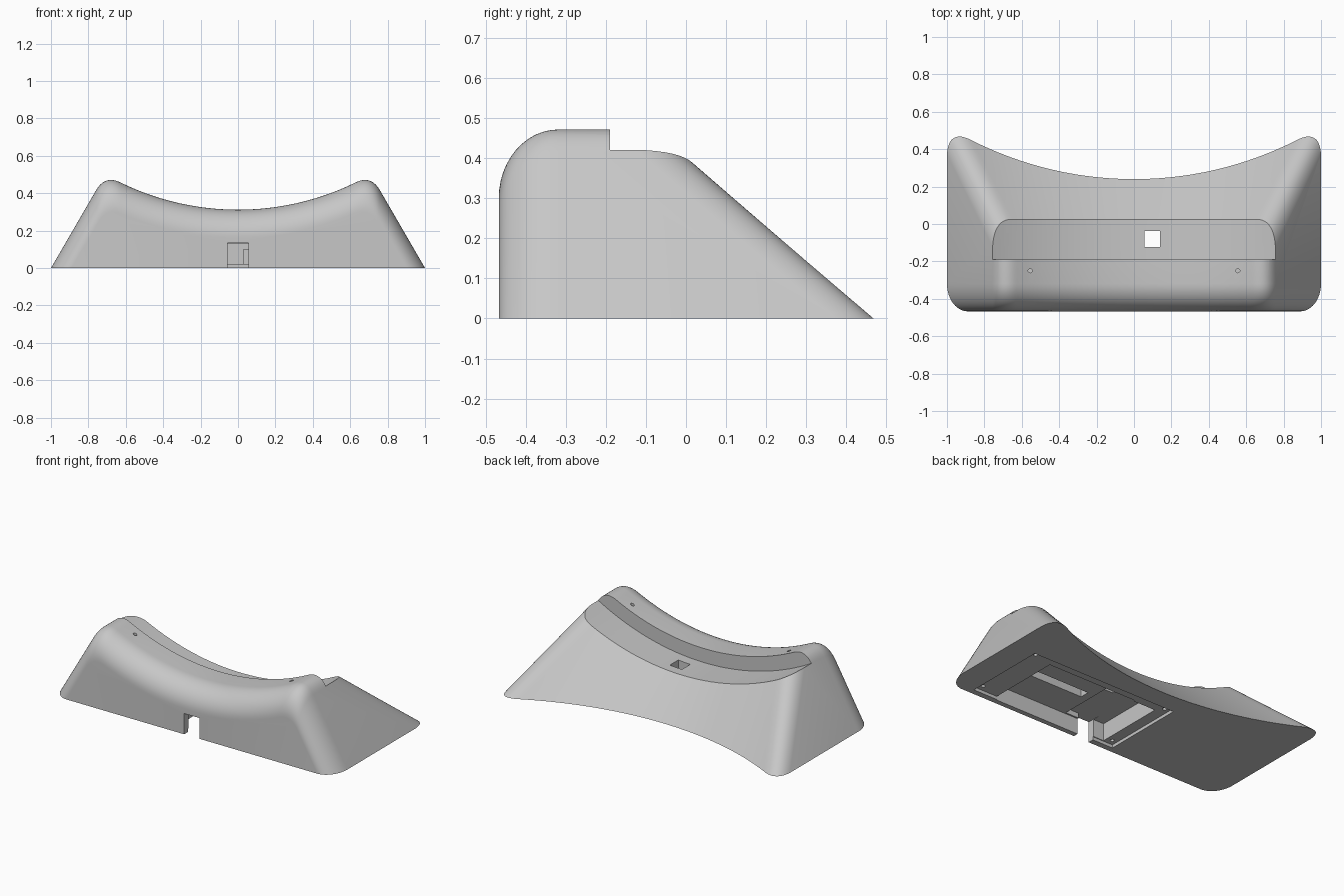
import bpy, bmesh, math

if "Cube" in bpy.data.objects:
    bpy.data.objects.remove(bpy.data.objects["Cube"])

grey = bpy.data.materials.new("plain grey")
grey.use_nodes = True
COLOUR = (0.57, 0.57, 0.57, 1)
grey.diffuse_color = COLOUR
grey.node_tree.nodes["Principled BSDF"].inputs["Base Color"].default_value = COLOUR

FRONT, ROUND, LEAN, LEDGE_BACK = -0.467, 0.148, 0.58, 0.025


def arc(x, low, radius):
    return low + radius - math.sqrt(radius * radius - x * x)


def ledge_height(x):
    return arc(x, 0.222, 1.54)


def back_edge(x, z):
    """Straight slope from the curved foot up to the ledge line."""
    foot = arc(x, 0.24, 1.92)
    return foot - (foot - LEDGE_BACK) * z / ledge_height(x)


def curve(a, b, c, steps):
    """Rounded corner from a to c, pulled towards b."""
    pts = []
    for i in range(steps + 1):
        t = i / steps
        pts.append(tuple((1 - t) ** 2 * p + 2 * t * (1 - t) * q + t * t * r
                         for p, q, r in zip(a, b, c)))
    return pts


def loft(name, rings):
    """Closed solid through rings of equal length."""
    bm = bmesh.new()
    rows = [[bm.verts.new(p) for p in ring] for ring in rings]
    n = len(rows[0])
    for a, b in zip(rows, rows[1:]):
        for i in range(n):
            j = (i + 1) % n
            bm.faces.new((a[i], a[j], b[j], b[i]))
    bm.faces.new(rows[0])
    bm.faces.new(rows[-1])
    bmesh.ops.recalc_face_normals(bm, faces=bm.faces)
    mesh = bpy.data.meshes.new(name)
    bm.to_mesh(mesh)
    bm.free()
    mesh.materials.append(grey)
    obj = bpy.data.objects.new(name, mesh)
    bpy.context.collection.objects.link(obj)
    return obj


def box(name, x, y, z):
    return loft(name, [[(x[0], y[0], h), (x[1], y[0], h), (x[1], y[1], h), (x[0], y[1], h)]
                       for h in z])


def peg(name, x, y, z, r):
    turn = [2 * math.pi * i / 16 for i in range(16)]
    return loft(name, [[(x + r * math.cos(a), y + r * math.sin(a), h) for a in turn] for h in z])


def combine(body, tool, operation):
    tool.hide_render = True
    mod = body.modifiers.new("cut", 'BOOLEAN')
    mod.operation, mod.object, mod.solver = operation, tool, 'EXACT'
    bpy.context.view_layer.objects.active = body
    bpy.ops.object.modifier_apply(modifier=mod.name)
    bpy.data.objects.remove(tool)


# Saddle-shaped outline, shrunk by d where the front rounds over
def saddle_ring(y, d):
    def wall(z):
        return 1 - LEAN * z - 0.75 * d

    def top(x):
        return arc(x, 0.312 - d, 1.43 + d)

    z = 0.5
    for _ in range(30):
        z = top(wall(z))
    x = wall(z)
    inner = x - 0.085
    half = [(wall(0), 0)] + curve((wall(z - 0.085), z - 0.085), (x, z), (inner, top(inner)), 12)
    middle = [(inner * (1 - i / 20), top(inner * (1 - i / 20))) for i in range(1, 40)]
    outline = half + middle + [(-px, pz) for px, pz in reversed(half)]
    return [(px, y, pz) for px, pz in outline]


rings = [saddle_ring(0.7, 0)]
for i in range(13):
    a = math.pi / 2 * i / 12
    rings.append(saddle_ring(FRONT + ROUND * (1 - math.sin(a)), ROUND * (1 - math.cos(a))))
body = loft("saddle_stand", rings)


# Leaning hollow back with rounded ridges down both sides
def back_ring(z):
    w, c = 1.001 - LEAN * z, 0.175
    side = w - c * 0.8
    corner = back_edge(w, z)
    half = [(w, -1)] + curve((w, corner - c), (w, corner), (side, back_edge(side, z)), 12)
    middle = [(side * (1 - i / 20), back_edge(side * (1 - i / 20), z)) for i in range(1, 40)]
    outline = half + middle + [(-x, y) for x, y in reversed(half)]
    return [(x, y, z) for x, y in outline]


combine(body, loft("back_shape", [back_ring(-0.05 + 0.065 * i) for i in range(11)]), 'INTERSECT')

# Curved ledge behind the crest
xs = [-0.95 + 1.9 * i / 50 for i in range(51)]
combine(body, loft("ledge_cutter", [[(x, -0.19, ledge_height(x)), (x, 0.9, ledge_height(x)),
                                     (x, 0.9, 0.9), (x, -0.19, 0.9)] for x in xs]), 'DIFFERENCE')

# Underside recess, chambers, cable notch and square opening
cuts = [
    ("lid_recess", (-0.2, 0.83), (-0.43, 0.11), (-0.1, 0.02)),
    ("main_chamber", (0.03, 0.66), (-0.435, 0.04), (-0.11, 0.1)),
    ("end_chamber", (-0.13, 0.15), (-0.425, 0.03), (-0.12, 0.131)),
    ("ceiling_groove", (0.2, 0.6), (-0.23, -0.17), (-0.13, 0.15)),
    ("cable_notch", (-0.055, 0.055), (-0.7, -0.38), (-0.15, 0.133)),
    ("square_opening", (0.055, 0.14), (-0.122, -0.037), (-0.16, 0.7)),
]
for cut in cuts:
    combine(body, box(*cut), 'DIFFERENCE')

# Small pin holes on the crest and screw holes under the corners
for side in (-1, 1):
    combine(body, peg("pin_hole", side * 0.555, -0.25, (0.3, 0.8), 0.011), 'DIFFERENCE')
for x in (-0.165, 0.795):
    for y in (-0.39, 0.075):
        combine(body, peg("screw_hole", x, y, (-0.1, 0.05), 0.012), 'DIFFERENCE')

bpy.ops.object.select_all(action='DESELECT')
body.select_set(True)
bpy.context.view_layer.objects.active = body
bpy.ops.object.shade_smooth_by_angle(angle=math.radians(30))
